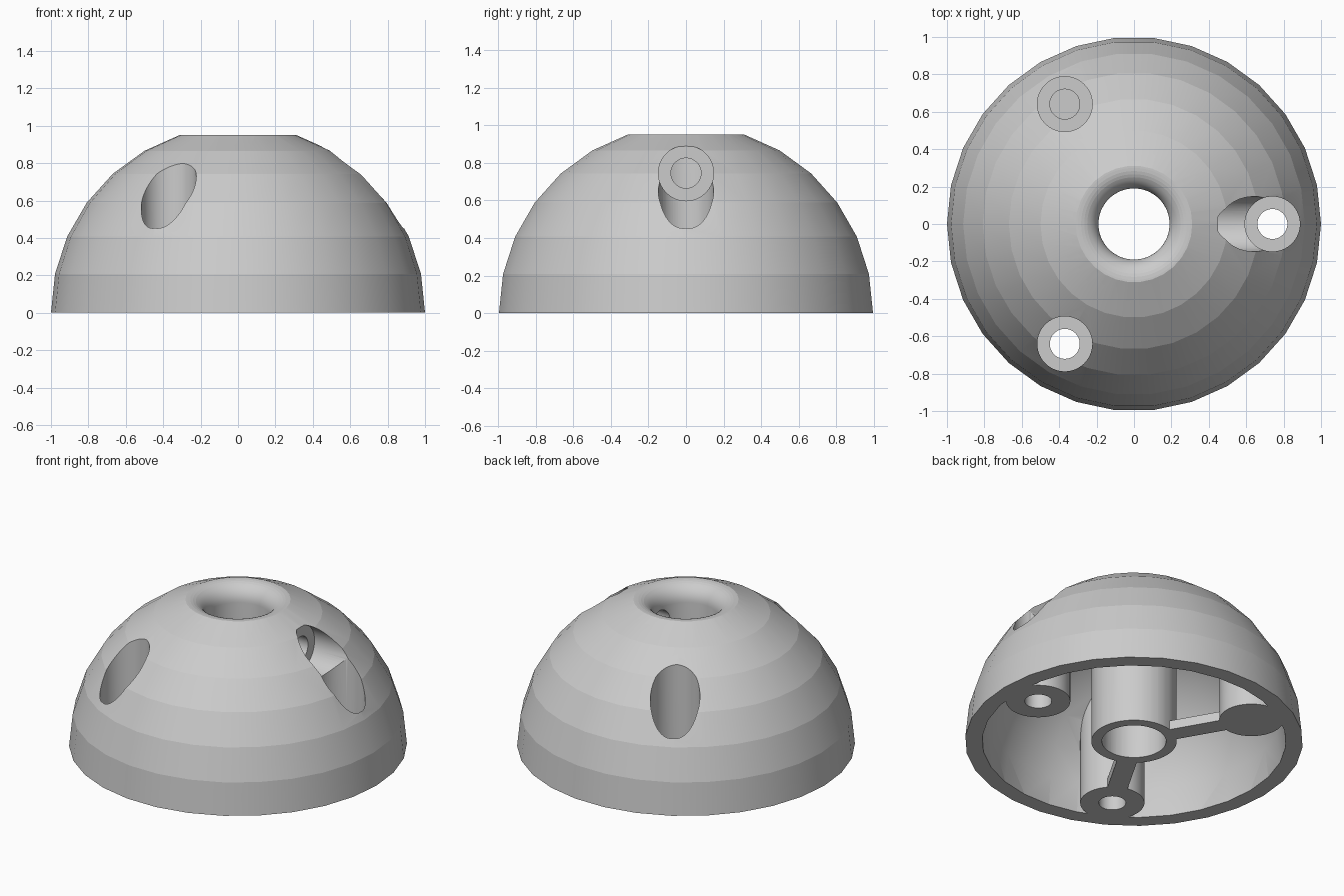
import bpy, bmesh
from math import sin, cos, pi, radians
from mathutils import Matrix

old = bpy.data.objects.get("Cube")
if old:
    bpy.data.objects.remove(old, do_unlink=True)

grey = bpy.data.materials.new("light_grey")
grey.use_nodes = True
grey.diffuse_color = (0.6, 0.6, 0.6, 1)
grey.node_tree.nodes["Principled BSDF"].inputs["Base Color"].default_value = (0.6, 0.6, 0.6, 1)

LUG_R = 0.74        # distance of the screw lugs from the axis
SCREW_Z = 0.745     # height of the sideways screw
LUG_ANGLES = [radians(a) for a in (0, 120, 240)]


def finish(name, bm, matrix):
    bmesh.ops.recalc_face_normals(bm, faces=bm.faces)
    bm.transform(matrix)
    mesh = bpy.data.meshes.new(name)
    bm.to_mesh(mesh)
    bm.free()
    mesh.materials.append(grey)
    obj = bpy.data.objects.new(name, mesh)
    bpy.context.collection.objects.link(obj)
    return obj


def revolve(name, profile, segments=64, matrix=Matrix()):
    """Closed solid from an (r, z) profile that starts and ends on the axis."""
    bm = bmesh.new()
    verts = [bm.verts.new((r, 0, z)) for r, z in profile]
    edges = [bm.edges.new(pair) for pair in zip(verts, verts[1:])]
    bmesh.ops.spin(bm, geom=verts + edges, axis=(0, 0, 1), cent=(0, 0, 0),
                   angle=2 * pi, steps=segments)
    bmesh.ops.remove_doubles(bm, verts=bm.verts, dist=1e-5)
    return finish(name, bm, matrix)


def cylinder(name, radius, low, high, matrix=Matrix()):
    return revolve(name, [(0, low), (radius, low), (radius, high), (0, high)], 64, matrix)


def box(name, x0, x1, y0, y1, z0, z1, matrix=Matrix()):
    bm = bmesh.new()
    bmesh.ops.create_cube(bm, size=1)
    fit = (Matrix.Translation(((x0 + x1) / 2, (y0 + y1) / 2, (z0 + z1) / 2))
           @ Matrix.Diagonal((x1 - x0, y1 - y0, z1 - z0, 1)))
    return finish(name, bm, matrix @ fit)


def subtract(target, cutter):
    mod = target.modifiers.new("cut", 'BOOLEAN')
    mod.operation = 'DIFFERENCE'
    mod.solver = 'EXACT'
    mod.object = cutter
    bpy.context.view_layer.objects.active = target
    bpy.ops.object.modifier_apply(modifier=mod.name)
    bpy.data.objects.remove(cutter, do_unlink=True)


def ball_rings(radius):
    """Rings from the equator up, twelve degrees apart, with a flat cap."""
    return [(radius * cos(a), radius * sin(a))
            for a in (radians(12 * i) for i in range(8))]


def around(angle, distance=0):
    return Matrix.Rotation(angle, 4, 'Z') @ Matrix.Translation((distance, 0, 0))


sideways = Matrix.Translation((0, 0, SCREW_Z)) @ Matrix.Rotation(pi / 2, 4, 'Y')

# Outer dome
rings = ball_rings(1)
housing = revolve("dome_housing", [(0, 0)] + rings + [(0, rings[-1][1])], 30)

# Hollow inside, leaving the tube, lugs, screw boss and ribs standing
inner = ball_rings(0.9)
hollow = revolve("hollow", [(0, -0.2), (0.9, -0.2)] + inner + [(0, inner[-1][1])], 30)
subtract(hollow, cylinder("centre_tube", 0.253, -0.3, 1.2))
for a in LUG_ANGLES:
    subtract(hollow, cylinder("screw_lug", 0.19, -0.3, 1.2, around(a, LUG_R)))
subtract(hollow, cylinder("side_screw_boss", 0.19, 0.1, 0.8, sideways))
for a in LUG_ANGLES[1:]:
    subtract(hollow, box("rib", 0.2, 0.65, -0.06, 0.06, -0.3, 0.06, around(a)))
subtract(housing, hollow)

# Central bore with a rounded mouth and flat top
mouth = [(0.3 - 0.11 * cos(t), 0.84 + 0.11 * sin(t))
         for t in (pi / 2 * i / 10 for i in range(11))]
subtract(housing, revolve("bore", [(0, -0.2), (0.19, -0.2)] + mouth
                          + [(0.5, 0.95), (0.5, 1.2), (0, 1.2)]))


# Stepped screw holes: three upright, one sideways into the bore
def screw_hole(start, step, matrix):
    profile = [(0, start), (0.08, start), (0.08, step), (0.147, step), (0.147, 1.3), (0, 1.3)]
    subtract(housing, revolve("screw_hole", profile, 64, matrix))


for a in LUG_ANGLES:
    screw_hole(-0.2, 0.28, around(a, LUG_R))
screw_hole(0, 0.45, sideways)

# Smooth around the dome, with a crease along each ring
bpy.ops.object.select_all(action='DESELECT')
housing.select_set(True)
bpy.context.view_layer.objects.active = housing
bpy.ops.object.shade_smooth_by_angle(angle=radians(30))
mesh = housing.data
for edge in mesh.edges:
    a, b = (mesh.vertices[i].co for i in edge.vertices)
    if abs(a.z - b.z) < 1e-4 and min(a.length, b.length) > 0.97:
        edge.use_edge_sharp = True
